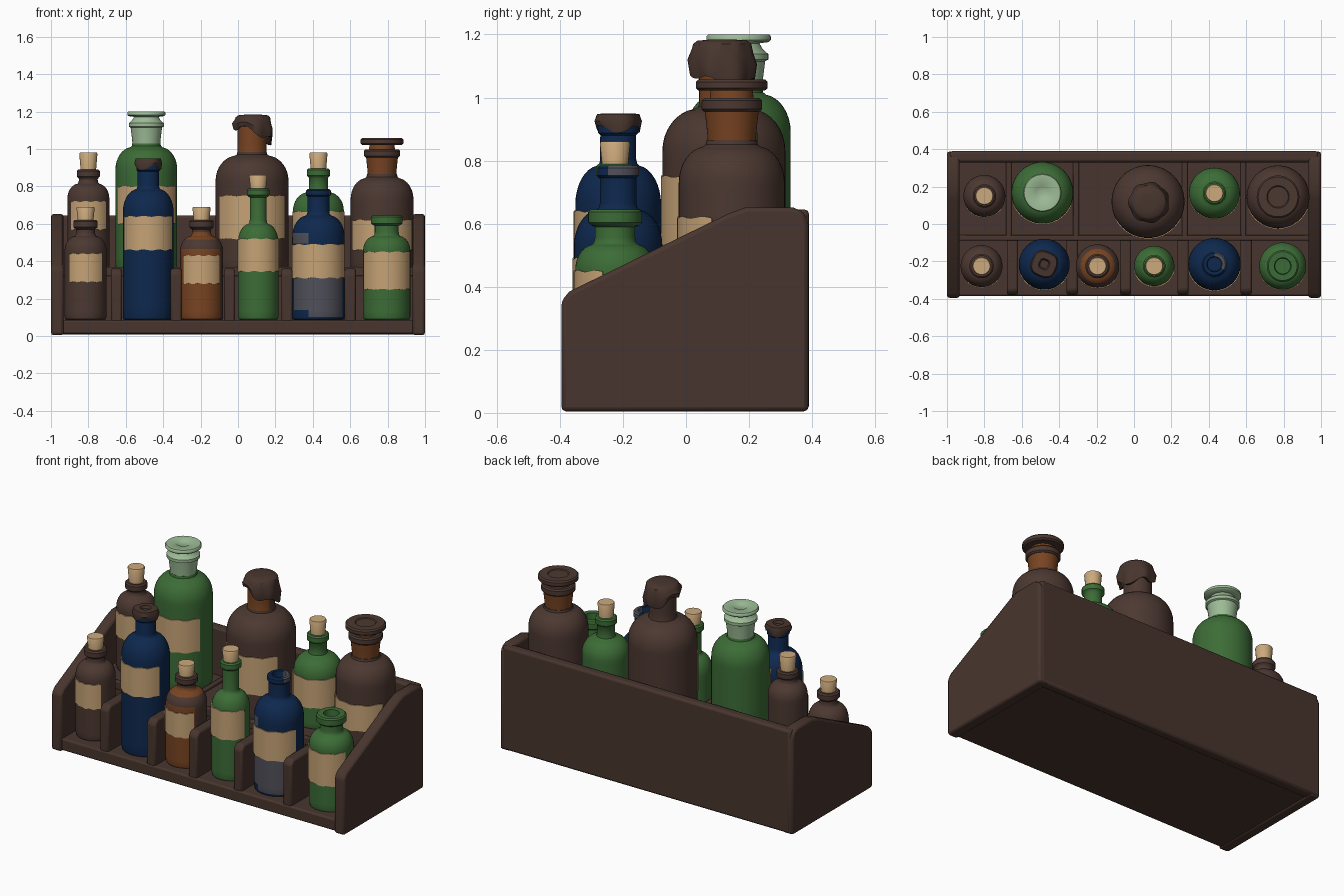
import bpy, bmesh, math
from math import sin, cos, pi, radians

if "Cube" in bpy.data.objects:
    bpy.data.objects.remove(bpy.data.objects["Cube"])


def material(name, r, g, b):
    m = bpy.data.materials.new(name)
    m.diffuse_color = [((c / 255 + 0.055) / 1.055) ** 2.4 for c in (r, g, b)] + [1]
    m.use_nodes = True
    m.node_tree.nodes["Principled BSDF"].inputs["Base Color"].default_value = m.diffuse_color
    return m


WOOD = material("dark brown wood", 72, 53, 46)
BROWN = material("brown glass", 76, 56, 49)
GREEN = material("green glass", 60, 108, 54)
BLUE = material("navy glass", 14, 40, 78)
PALE = material("pale green glass", 157, 187, 150)
AMBER = material("amber glass", 120, 68, 34)
GREY = material("grey smudge", 80, 80, 90)
TAN = material("tan paper", 198, 163, 118)
CORK = material("cork", 204, 170, 124)


def finish(name, bm, mats, angle=40):
    bmesh.ops.recalc_face_normals(bm, faces=bm.faces)
    me = bpy.data.meshes.new(name)
    bm.to_mesh(me)
    bm.free()
    for m in mats:
        me.materials.append(m)
    me.shade_smooth()
    me.set_sharp_from_angle(angle=radians(angle))
    ob = bpy.data.objects.new(name, me)
    bpy.context.collection.objects.link(ob)
    return ob


def slab(name, outline, x0, x1, bevel=0.012):
    """Extrude a (y, z) outline along x."""
    bm = bmesh.new()
    a = [bm.verts.new((x0, y, z)) for y, z in outline]
    b = [bm.verts.new((x1, y, z)) for y, z in outline]
    bm.faces.new(a)
    bm.faces.new(b)
    for i in range(len(a)):
        j = (i + 1) % len(a)
        bm.faces.new((a[i], a[j], b[j], b[i]))
    ob = finish(name, bm, [WOOD])
    mod = ob.modifiers.new("soft edges", 'BEVEL')
    mod.width, mod.segments = bevel, 2


def box(name, x0, x1, y0, y1, z0, z1, bevel=0.01):
    slab(name, [(y0, z0), (y1, z0), (y1, z1), (y0, z1)], x0, x1, bevel)


def lathe(name, prof, x, y, mats, rule=None, shape=None, n=48):
    """Spin an (r, z) profile; angle 0 faces the front. rule(angle, z) picks a colour."""
    bm = bmesh.new()
    rings = []
    for k, (r, z) in enumerate(prof):
        if r == 0:
            rings.append([bm.verts.new((x, y, z))] * n)
            continue
        ring = []
        for i in range(n):
            a = 2 * pi * i / n
            rr, zz = shape(a, r, z, k) if shape else (r, z)
            ring.append(bm.verts.new((x + rr * sin(a), y - rr * cos(a), zz)))
        rings.append(ring)
    for p, q in zip(rings, rings[1:]):
        for i in range(n):
            j = (i + 1) % n
            f = bm.faces.new(list(dict.fromkeys((p[i], p[j], q[j], q[i]))))
            if rule:
                c = f.calc_center_median()
                a = math.degrees(math.atan2(c.x - x, y - c.y))
                f.material_index = rule(a, c.z)
    return finish(name, bm, mats)


def body(r, z0, zs, zn, rn):
    """Bottle body with a rounded base and a domed shoulder."""
    p = [(0, z0), (r - 0.015, z0), (r - 0.004, z0 + 0.005), (r, z0 + 0.018)]
    p += [(r, z0 + 0.018 + (zs - z0 - 0.018) * i / 12) for i in range(1, 13)]
    for i in range(1, 9):
        t = radians(82) * i / 8
        p.append((rn + (r - rn) * cos(t), zs + (zn - zs) * sin(t)))
    return p + [(rn + 0.003, zn + 0.006), (rn, zn + 0.02)]


def lip(r, z0, z1, rn):
    """Rounded collar and the hollow mouth inside it."""
    return [(rn, z0 - 0.005), (r - 0.008, z0), (r, z0 + 0.008), (r, z1 - 0.008),
            (r - 0.008, z1), (rn * 0.7, z1), (rn * 0.65, z1 - 0.04), (0, z1 - 0.04)]


def label(name, x, y, r, z0, z1, half):
    """Thin curved paper plate wrapped on the front."""
    bm = bmesh.new()
    n, cols = 20, []
    for i in range(n + 1):
        a = radians(half) * (2 * i / n - 1)
        dz = 0.003 * sin(5 * i)
        cols.append([bm.verts.new((x + q * sin(a), y - q * cos(a), z + dz))
                     for q, z in ((r - 0.002, z0), (r + 0.005, z0), (r + 0.005, z1), (r - 0.002, z1))])
    for p, q in zip(cols, cols[1:]):
        for k in range(4):
            bm.faces.new((p[k], p[(k + 1) % 4], q[(k + 1) % 4], q[k]))
    bm.faces.new(cols[0])
    bm.faces.new(cols[-1])
    finish(name, bm, [TAN])


def cork(name, x, y, z0, z1, r=0.05):
    lathe(name, [(0, z0 - 0.03), (r * 0.78, z0 - 0.03), (r * 0.97, z1 - 0.006),
                 (r * 0.9, z1), (0, z1)], x, y, [CORK], n=24)


# Crate: sides, back, floor, raised rear tier, dividers
side = [(-0.395, 0.005), (0.388, 0.005), (0.388, 0.6), (0.375, 0.635), (0.34, 0.652),
        (0.19, 0.652), (0.13, 0.63), (-0.37, 0.385), (-0.395, 0.355)]
for nm, x0, x1 in (("left_side", -1, -0.932), ("right_side", 0.932, 1)):
    slab(nm, side, x0, x1, 0.014)
box("back_panel", -0.985, 0.985, 0.33, 0.39, 0.008, 0.645, 0.014)
box("floor", -0.97, 0.97, -0.385, 0.36, 0.012, 0.085)
box("rear_tier", -0.96, 0.96, -0.085, 0.35, 0.04, 0.355)
box("tier_rim", -0.96, 0.96, -0.088, -0.06, 0.32, 0.37, 0.006)
for i, x in enumerate((-0.65, -0.33, -0.045, 0.262, 0.6)):
    slab(f"front_divider_{i + 1}", [(-0.38, 0.05), (-0.07, 0.05), (-0.07, 0.362),
                                    (-0.355, 0.362), (-0.38, 0.335)], x - 0.03, x + 0.03)
for i, x in enumerate((-0.67, -0.31, 0.272, 0.585)):
    box(f"rear_divider_{i + 1}", x - 0.015, x + 0.015, -0.07, 0.34, 0.33, 0.37, 0.006)

# Corked bottles: name, x, y, radius, base, shoulder, neck start, neck radius, lip, cork top, label, colours
def amber_front(a, z):
    return 1 if (abs(a + 5) < 62 and z < 0.47) or 0.52 < z < 0.56 else 0


corked = [
    ("front_brown", -0.815, -0.225, 0.112, 0.085, 0.455, 0.535, 0.05, 0.065, 0.575, 0.62, 0.69,
     (0.29, 0.44, 50), [BROWN], None),
    ("front_amber", -0.195, -0.225, 0.116, 0.085, 0.45, 0.535, 0.05, 0.065, 0.575, 0.62, 0.69,
     (0.28, 0.43, 55), [BROWN, AMBER], amber_front),
    ("front_slim_green", 0.108, -0.225, 0.108, 0.085, 0.5, 0.6, 0.045, 0.06, 0.745, 0.79, 0.86,
     (0.345, 0.52, 78), [GREEN], None),
    ("rear_small_brown", -0.8, 0.15, 0.112, 0.355, 0.735, 0.815, 0.05, 0.062, 0.845, 0.89, 0.98,
     (0.57, 0.72, 55), [BROWN], None),
    ("rear_green", 0.43, 0.165, 0.136, 0.355, 0.67, 0.77, 0.05, 0.062, 0.85, 0.895, 0.98,
     (0.49, 0.665, 82), [GREEN], None)]
for nm, x, y, r, z0, zs, zn, rn, rl, l0, l1, zc, lab, mats, rule in corked:
    lathe(nm + "_bottle", body(r, z0, zs, zn, rn) + lip(rl, l0, l1, rn), x, y, mats, rule)
    cork(nm + "_cork", x, y, l1, zc)
    label(nm + "_label", x, y, r, *lab)

# Tall blue bottle with a lumpy wax seal
lathe("tall_blue_bottle", body(0.136, 0.085, 0.66, 0.785, 0.057) + lip(0.064, 0.88, 0.92, 0.057),
      -0.48, -0.215, [BLUE])
lathe("wax_seal", [(0.058, 0.91), (0.068, 0.9), (0.074, 0.925), (0.066, 0.948), (0.03, 0.95),
                   (0.022, 0.935), (0, 0.935)], -0.48, -0.215, [WOOD],
      shape=lambda a, r, z, k: (r * (1 + 0.05 * sin(4 * a)), z + (0.012 * sin(3 * a) if k < 2 else 0)))
label("tall_blue_label", -0.48, -0.215, 0.136, 0.46, 0.64, 68)

# Blue bottle with grey smudges
def smudge(a, z):
    low = 0.11 < z < 0.31 and -70 < a < 65 and not (a < -25 and z < 0.15)
    return 1 if low or (a < -20 and 0.48 < z < 0.56) or (a > 60 and z > 0.75) else 0


lathe("smudged_blue_bottle", body(0.14, 0.085, 0.53, 0.645, 0.058) + lip(0.066, 0.745, 0.785, 0.058),
      0.43, -0.215, [BLUE, GREY], smudge)
label("smudged_blue_label", 0.43, -0.215, 0.14, 0.31, 0.49, 76)

# Open green jar
lathe("green_jar", body(0.126, 0.085, 0.455, 0.535, 0.064) + lip(0.085, 0.595, 0.645, 0.064),
      0.795, -0.225, [GREEN])
label("green_jar_label", 0.795, -0.225, 0.126, 0.25, 0.45, 72)

# Tall green bottle with pale neck and disc stopper
lathe("tall_green_bottle", body(0.165, 0.355, 0.89, 1.01, 0.075) + [(0, 1.03)], -0.49, 0.167, [GREEN])
lathe("pale_stopper", [(0, 1.0), (0.073, 1.0), (0.076, 1.05), (0.084, 1.115), (0.094, 1.12), (0.094, 1.138),
                       (0.085, 1.145), (0.075, 1.155), (0.066, 1.172), (0.096, 1.176), (0.102, 1.182),
                       (0.102, 1.194), (0.097, 1.2), (0.04, 1.2), (0.035, 1.196), (0, 1.196)],
      -0.49, 0.167, [PALE])
label("tall_green_label", -0.49, 0.167, 0.165, 0.6, 0.8, 68)

# Large brown bottle under a tied cloth cap
lathe("large_brown_bottle", body(0.195, 0.355, 0.83, 0.965, 0.078)
      + [(0.078, 1.03), (0.078, 1.12), (0, 1.12)], 0.075, 0.12, [BROWN, AMBER],
      lambda a, z: 1 if z > 0.99 and abs(a) < 70 else 0)


def drape(a, r, z, k):
    w = (0.045, 0.04, 0.025, 0.01, 0, 0, 0, 0)[k]
    return r * (1 + w * 1.5 * sin(7 * a)), z - w * (sin(a - 0.5) + 0.4 * sin(4 * a))


lathe("cloth_cap", [(0.082, 1.085), (0.1, 1.075), (0.108, 1.115), (0.098, 1.145), (0.092, 1.17),
                    (0.08, 1.18), (0.04, 1.184), (0, 1.184)], 0.08, 0.115, [WOOD], shape=drape)
label("large_brown_label", 0.075, 0.12, 0.195, 0.52, 0.75, 62)

# Wide brown bottle with amber neck and flat stopper
lathe("wide_brown_bottle", body(0.168, 0.355, 0.73, 0.845, 0.08) + [(0, 0.86)], 0.77, 0.145, [BROWN])
lathe("amber_neck", [(0, 0.83), (0.075, 0.83), (0.077, 0.88), (0.086, 0.965), (0, 0.965)],
      0.77, 0.145, [AMBER])
lathe("neck_collar", [(0, 0.955), (0.088, 0.955), (0.096, 0.963), (0.096, 0.99), (0.088, 0.998), (0, 0.998)],
      0.77, 0.145, [BROWN])
lathe("stopper_stem", [(0, 0.99), (0.07, 0.99), (0.066, 1.03), (0, 1.03)], 0.77, 0.145, [AMBER])
lathe("flat_stopper", [(0, 1.022), (0.105, 1.022), (0.114, 1.03), (0.114, 1.05), (0.106, 1.058),
                       (0.06, 1.058), (0.055, 1.053), (0, 1.053)], 0.77, 0.145, [BROWN])
label("wide_brown_label", 0.77, 0.145, 0.168, 0.46, 0.62, 68)
